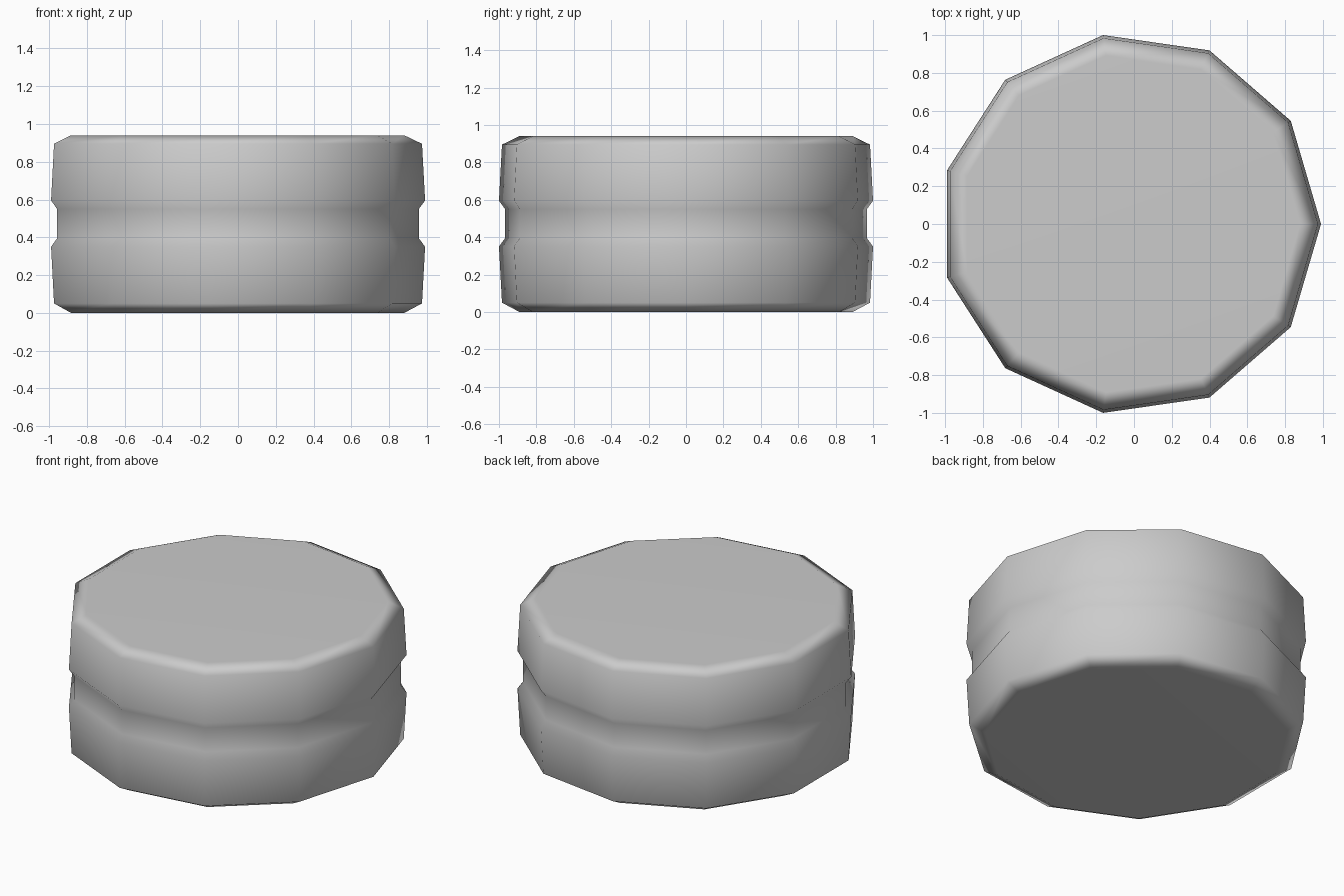
import bpy, bmesh, math

if "Cube" in bpy.data.objects:
    bpy.data.objects.remove(bpy.data.objects["Cube"])

SIDES = 11
OFFSET_X = -0.02
# (radius, height) from bottom to top: chamfer, band, groove, band, chamfer
PROFILE = [(0.90, 0.0), (0.994, 0.05), (1.0103, 0.35), (0.977, 0.395),
           (0.977, 0.55), (1.0103, 0.595), (0.994, 0.895), (0.90, 0.94)]

bm = bmesh.new()
rings = []
for r, z in PROFILE:
    ring = []
    for i in range(SIDES):
        a = math.tau * i / SIDES
        ring.append(bm.verts.new((OFFSET_X + r * math.cos(a), r * math.sin(a), z)))
    rings.append(ring)

# Side bands
for low, high in zip(rings, rings[1:]):
    for i in range(SIDES):
        j = (i + 1) % SIDES
        bm.faces.new((low[i], low[j], high[j], high[i]))

# Bottom and top caps
bm.faces.new(rings[0][::-1])
bm.faces.new(rings[-1])
for f in bm.faces:
    f.smooth = True

mesh = bpy.data.meshes.new("grooved_disc")
bm.to_mesh(mesh)
bm.free()
disc = bpy.data.objects.new("grooved_disc", mesh)
bpy.context.collection.objects.link(disc)

# Large faces dominate the smooth shading, so the caps stay flat
weighted = disc.modifiers.new("weighted_normals", 'WEIGHTED_NORMAL')
weighted.mode = 'FACE_AREA'
